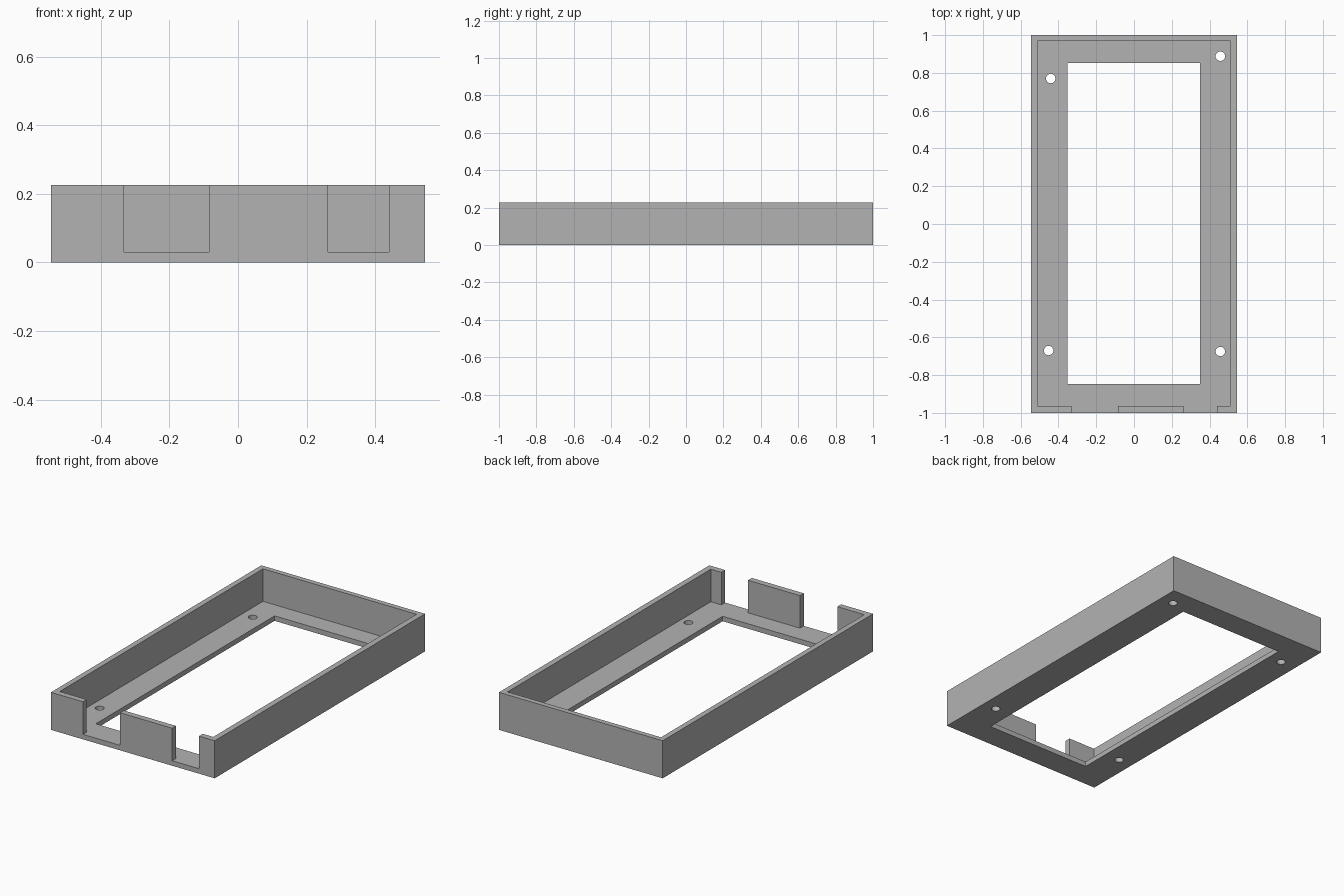
import bpy
import bmesh
import math

cube = bpy.data.objects.get("Cube")
if cube:
    bpy.data.objects.remove(cube, do_unlink=True)

# Main sizes
HALF_X, HALF_Y, HEIGHT = 0.545, 1.0, 0.226
FLOOR = 0.03
LEFT, RIGHT, FRONT, BACK = 0.51, -0.512, -0.964, 0.969
NOTCHES = [(-0.332, -0.084), (0.262, 0.44)]
HOLES = [(-0.441, 0.77), (0.457, 0.888), (-0.452, -0.67), (0.457, -0.675)]
HOLE_RADIUS = 0.025

grey = bpy.data.materials.new("plain grey")
grey.use_nodes = True
grey.diffuse_color = (0.45, 0.45, 0.45, 1)
grey.node_tree.nodes["Principled BSDF"].inputs["Base Color"].default_value = grey.diffuse_color


def prism(name, outline, bottom, top):
    """Extrude a flat outline from bottom to top."""
    bm = bmesh.new()
    base = bm.faces.new([bm.verts.new((x, y, bottom)) for x, y in outline])
    moved = bmesh.ops.extrude_face_region(bm, geom=[base])["geom"]
    verts = [v for v in moved if isinstance(v, bmesh.types.BMVert)]
    bmesh.ops.translate(bm, verts=verts, vec=(0, 0, top - bottom))
    bmesh.ops.recalc_face_normals(bm, faces=bm.faces)
    mesh = bpy.data.meshes.new(name)
    bm.to_mesh(mesh)
    bm.free()
    mesh.materials.append(grey)
    obj = bpy.data.objects.new(name, mesh)
    bpy.context.collection.objects.link(obj)
    return obj


def rectangle(x0, x1, y0, y1):
    return [(x0, y0), (x1, y0), (x1, y1), (x0, y1)]


def circle(cx, cy, radius, sides=32):
    angles = [math.tau * i / sides for i in range(sides)]
    return [(cx + radius * math.cos(a), cy + radius * math.sin(a)) for a in angles]


def cut(target, cutter):
    """Subtract the cutter, then remove it."""
    cutter.hide_render = True
    mod = target.modifiers.new("cut", "BOOLEAN")
    mod.operation = "DIFFERENCE"
    mod.solver = "EXACT"
    mod.object = cutter
    bpy.context.view_layer.objects.active = target
    bpy.ops.object.modifier_apply(modifier=mod.name)
    bpy.data.objects.remove(cutter, do_unlink=True)


# Outer block of the tray
tray = prism("tray_frame", rectangle(-HALF_X, HALF_X, -HALF_Y, HALF_Y), 0, HEIGHT)

# Inner hollow, running out through the two front notches
hollow = [(RIGHT, BACK), (RIGHT, FRONT)]
for x0, x1 in NOTCHES:
    hollow += [(x0, FRONT), (x0, -1.1), (x1, -1.1), (x1, FRONT)]
hollow += [(LEFT, FRONT), (LEFT, BACK)]
cut(tray, prism("hollow_cutter", hollow, FLOOR, HEIGHT + 0.1))

# Large window in the floor
cut(tray, prism("window_cutter", rectangle(-0.353, 0.35, -0.848, 0.852), -0.1, 0.1))

# Screw holes
for x, y in HOLES:
    cut(tray, prism("hole_cutter", circle(x, y, HOLE_RADIUS), -0.1, 0.1))
